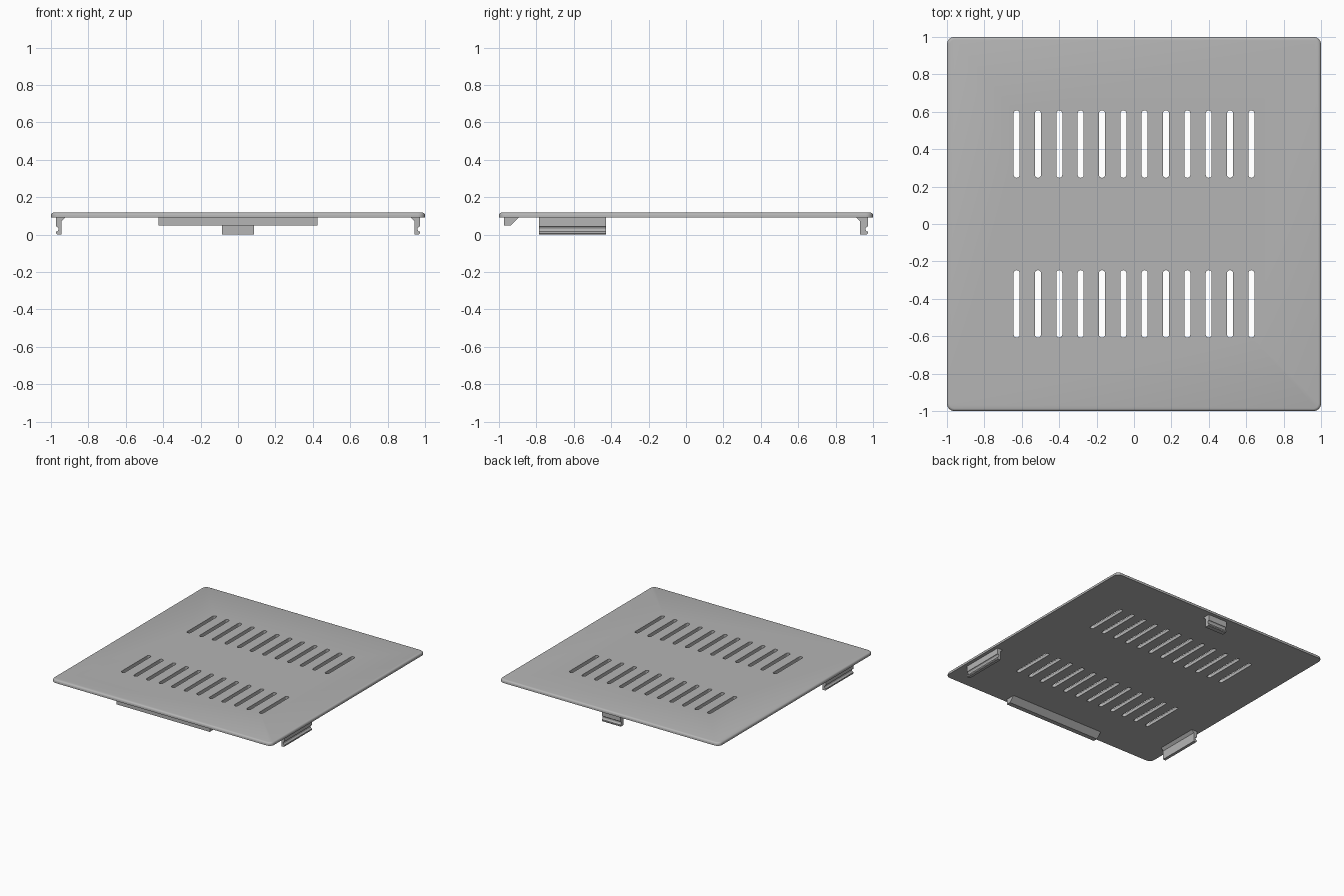
import bpy, bmesh, math
from mathutils import Matrix

cube = bpy.data.objects.get("Cube")
if cube:
    bpy.data.objects.remove(cube, do_unlink=True)

GREY = (0.46, 0.46, 0.46, 1)
mat = bpy.data.materials.new("plain grey")
mat.use_nodes = True
mat.diffuse_color = GREY
mat.node_tree.nodes["Principled BSDF"].inputs["Base Color"].default_value = GREY

UNDER, TOP = 0.092, 0.118


def make_object(name, bm):
    bmesh.ops.recalc_face_normals(bm, faces=bm.faces)
    mesh = bpy.data.meshes.new(name)
    bm.to_mesh(mesh)
    bm.free()
    mesh.materials.append(mat)
    obj = bpy.data.objects.new(name, mesh)
    bpy.context.collection.objects.link(obj)
    return obj


def rounded_outline(cx, cy, hx, hy, r, steps):
    """Outline of a rectangle with round corners."""
    pts = []
    for k, (sx, sy) in enumerate([(1, 1), (-1, 1), (-1, -1), (1, -1)]):
        for i in range(steps + 1):
            a = (k + i / steps) * math.pi / 2
            pts.append((cx + sx * (hx - r) + r * math.cos(a),
                        cy + sy * (hy - r) + r * math.sin(a)))
    return pts


def add_slab(bm, outline, z0, z1):
    face = bm.faces.new([bm.verts.new((x, y, z0)) for x, y in outline])
    ext = bmesh.ops.extrude_face_region(bm, geom=[face])
    verts = [g for g in ext["geom"] if isinstance(g, bmesh.types.BMVert)]
    bmesh.ops.translate(bm, vec=(0, 0, z1 - z0), verts=verts)


# Cover plate with a rounded upper rim
bm = bmesh.new()
add_slab(bm, rounded_outline(0, 0, 1, 1, 0.04, 6), UNDER, TOP)
rim = [e for e in bm.edges if all(v.co.z > TOP - 0.001 for v in e.verts)]
bmesh.ops.bevel(bm, geom=rim, offset=0.014, segments=3, profile=0.5, affect='EDGES')
plate = make_object("cover_plate", bm)

# Two rows of ventilation slots
bm = bmesh.new()
for row in (-1, 1):
    for i in range(12):
        x = (i - 5.5) * 0.1141
        add_slab(bm, rounded_outline(x, row * 0.427, 0.016, 0.18, 0.0155, 4), 0, 0.2)
cutter = make_object("slot_cutter", bm)
cutter.hide_render = True
mod = plate.modifiers.new("slots", 'BOOLEAN')
mod.operation = 'DIFFERENCE'
mod.solver = 'EXACT'
mod.object = cutter
bpy.context.view_layer.objects.active = plate
plate.select_set(True)
bpy.ops.object.modifier_apply(modifier=mod.name)
bpy.data.objects.remove(cutter, do_unlink=True)
bpy.ops.object.shade_smooth_by_angle(angle=math.radians(35))


def prism(name, profile, start, end, angle):
    """Extrude an (outward, z) profile sideways, then turn it to its edge."""
    bm = bmesh.new()
    face = bm.faces.new([bm.verts.new((u, start, z)) for u, z in profile])
    ext = bmesh.ops.extrude_face_region(bm, geom=[face])
    verts = [g for g in ext["geom"] if isinstance(g, bmesh.types.BMVert)]
    bmesh.ops.translate(bm, vec=(0, end - start, 0), verts=verts)
    bm.transform(Matrix.Rotation(math.radians(angle), 4, 'Z'))
    return make_object(name, bm)


def clip_profile(inner, outer):
    """Snap clip with a chamfered root and a round groove outside."""
    groove = [(outer - 0.012 * math.sin(t * math.pi / 6), 0.03 - 0.014 * math.cos(t * math.pi / 6))
              for t in range(7)]
    return [(inner, 0), (outer - 0.005, 0), (outer, 0.006)] + groove + [
        (outer, UNDER), (inner - 0.02, UNDER), (inner, UNDER - 0.02)]


# Snap clips on the sides and the back
side = clip_profile(0.943, 0.972)
prism("left_clip", side, -0.785, -0.428, 0)
prism("right_clip", side, 0.428, 0.785, 180)
prism("back_clip", clip_profile(0.93, 0.972), -0.085, 0.085, 90)

# Wedge-shaped locating tab at the front
prism("front_tab", [(0.973, UNDER), (0.973, 0.05), (0.936, 0.05), (0.893, UNDER)],
      -0.425, 0.425, -90)
